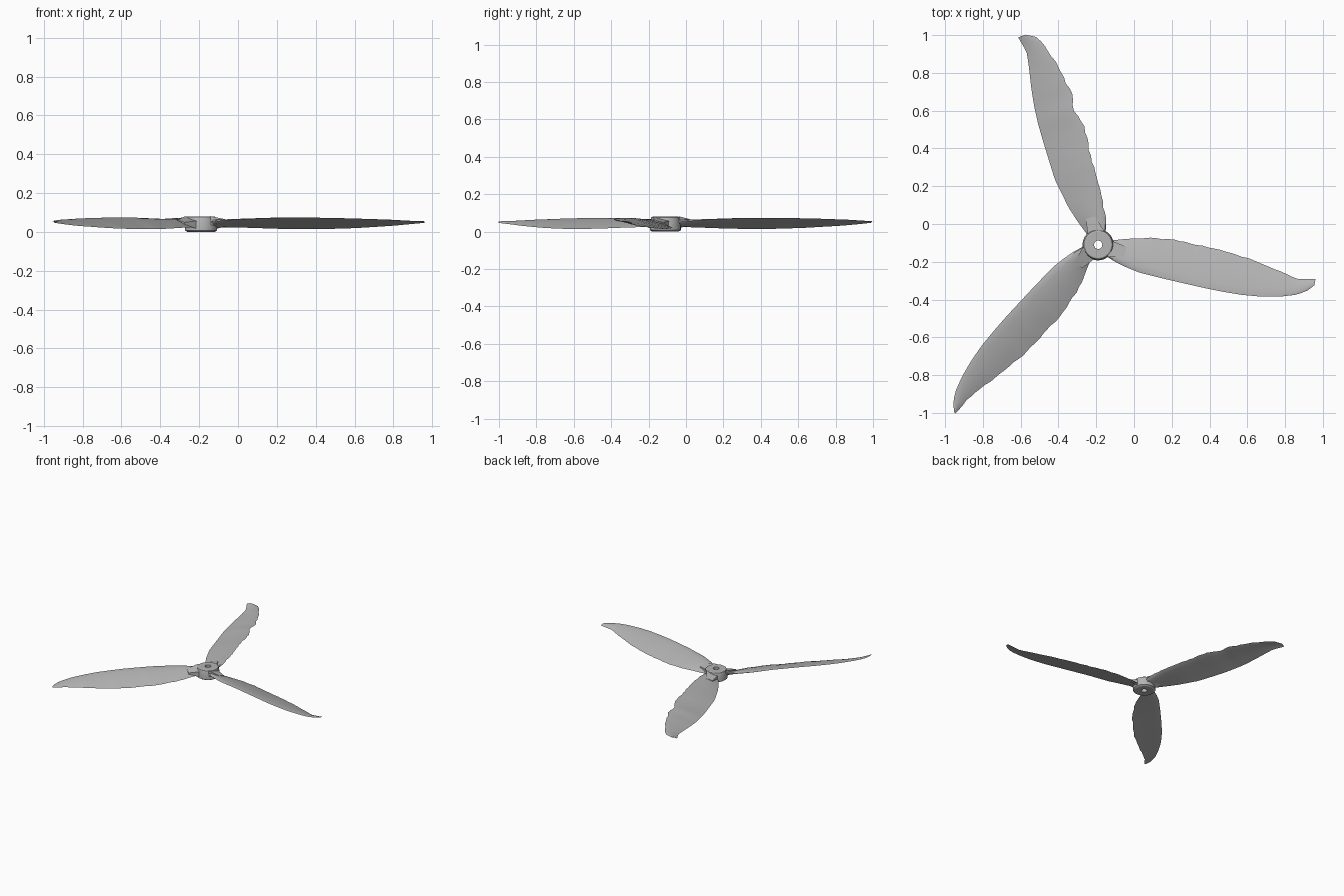
import bpy, bmesh, math, random
from mathutils import Matrix, Vector

random.seed(4)
cube = bpy.data.objects.get("Cube")
if cube:
    bpy.data.objects.remove(cube)

HUB = Vector((-0.19, -0.11, 0))

grey = bpy.data.materials.new("plain_grey")
grey.use_nodes = True
colour = (0.46, 0.46, 0.46, 1)
grey.diffuse_color = colour
grey.node_tree.nodes["Principled BSDF"].inputs["Base Color"].default_value = colour


def finish(bm, name, angle):
    """Turn a bmesh into a grey object with crisp creases."""
    bmesh.ops.recalc_face_normals(bm, faces=bm.faces)
    mesh = bpy.data.meshes.new(name)
    bm.to_mesh(mesh)
    bm.free()
    obj = bpy.data.objects.new(name, mesh)
    bpy.context.collection.objects.link(obj)
    mesh.materials.append(grey)
    bpy.ops.object.select_all(action="DESELECT")
    obj.select_set(True)
    bpy.context.view_layer.objects.active = obj
    bpy.ops.object.shade_smooth_by_angle(angle=math.radians(angle))
    return obj


def sample(xs, ys, x):
    """Straight-line interpolation of ys over xs."""
    for i in range(len(xs) - 1):
        if x <= xs[i + 1]:
            t = (x - xs[i]) / (xs[i + 1] - xs[i])
            return ys[i] + (ys[i + 1] - ys[i]) * t
    return ys[-1]


# Blade outline: stations along the span, offsets of both edges, edge heights
SPAN = [.05, .1, .16, .24, .4, .6, .7, .8, .9, 1, 1.08, 1.13, 1.165]
LEAD = [-.05, -.072, -.09, -.107, -.118, -.128, -.13, -.129, -.12, -.102, -.078, -.05, -.012]
TRAIL = [.03, .045, .062, .08, .097, .087, .08, .067, .047, .022, .006, .016, .022]
WORN_LEAD = [-.06, -.085, -.095, -.107, -.118, -.143, -.125, -.142, -.127, -.115, -.098, -.075, -.02]
WORN_TRAIL = [.02, .025, .045, .07, .09, .08, .072, .052, .032, .008, -.004, -.003, -.005]
HEIGHT_AT = [.05, .16, .4, .6, .8, 1, 1.165]
LEAD_Z = [.052, .062, .073, .074, .07, .063, .053]
TRAIL_Z = [.024, .024, .016, .014, .02, .032, .047]
THICK = [.03, .018, .011, .009, .007, .005, .002]
CHORD = [0, .06, .2, .4, .6, .8, 1]
STEPS = 36


def blade(name, turn, lead, trail, length, rough_lead, rough_trail):
    bm = bmesh.new()
    rings = []
    for i in range(STEPS + 1):
        r = SPAN[0] + (SPAN[-1] - SPAN[0]) * i / STEPS
        wear = 1 if 3 < i < STEPS else 0
        a = sample(SPAN, lead, r) + random.uniform(-1, 1) * rough_lead * wear
        b = sample(SPAN, trail, r) + random.uniform(-1, 1) * rough_trail * wear
        za, zb = sample(HEIGHT_AT, LEAD_Z, r), sample(HEIGHT_AT, TRAIL_Z, r)
        thick = sample(HEIGHT_AT, THICK, r)
        top, bottom = [], []
        for t in CHORD:
            mid = za + (zb - za) * t + 0.016 * t * (1 - t)
            half = thick * math.sqrt(t) * (1 - t) * 1.3
            y = a + (b - a) * t
            top.append((r * length, y, mid + half))
            bottom.append((r * length, y, mid - half))
        ring = top + bottom[-2:0:-1]
        rings.append([bm.verts.new(p) for p in ring])
    for p, q in zip(rings, rings[1:]):
        for k in range(len(p)):
            n = (k + 1) % len(p)
            bm.faces.new((p[k], p[n], q[n], q[k]))
    bm.faces.new(rings[0])
    bm.faces.new(rings[-1])
    place = Matrix.Translation(HUB) @ Matrix.Rotation(math.radians(turn), 4, "Z")
    bm.transform(place)
    finish(bm, name, 35)


blade("left_blade", -10, LEAD, TRAIL, 1, 0, .003)
blade("rear_blade", 110, WORN_LEAD, TRAIL, 1.01, .005, 0)
blade("right_blade", 230, LEAD, WORN_TRAIL, 1.004, 0, .003)


# Hub: a ring lathed around the shaft hole
def hub():
    bm = bmesh.new()
    profile = [(.022, .002), (.07, 0), (.083, .008), (.083, .05),
               (.076, .076), (.07, .08), (.022, .08)]
    sides = 24
    rings = []
    for s in range(sides):
        a = math.tau * s / sides
        rings.append([bm.verts.new(HUB + Vector((r * math.cos(a), r * math.sin(a), z)))
                      for r, z in profile])
    for s in range(sides):
        p, q = rings[s], rings[(s + 1) % sides]
        for k in range(len(profile)):
            n = (k + 1) % len(profile)
            bm.faces.new((p[k], p[n], q[n], q[k]))
    finish(bm, "hub", 30)


hub()


# Gussets: slanted ribs that carry each blade root into the hub
for index, turn in enumerate((-10, 110, 230)):
    bm = bmesh.new()
    bmesh.ops.create_cube(bm, size=1)
    for v in bm.verts:
        outer = v.co.x > 0
        v.co.x = .15 if outer else .06
        v.co.y = v.co.y * (.05 if outer else .09) - .01
        v.co.z = .045 + v.co.z * (.016 if outer else .045) - v.co.y * .25
    bm.transform(Matrix.Translation(HUB) @ Matrix.Rotation(math.radians(turn), 4, "Z"))
    finish(bm, ("left", "rear", "right")[index] + "_root_gusset", 30)
